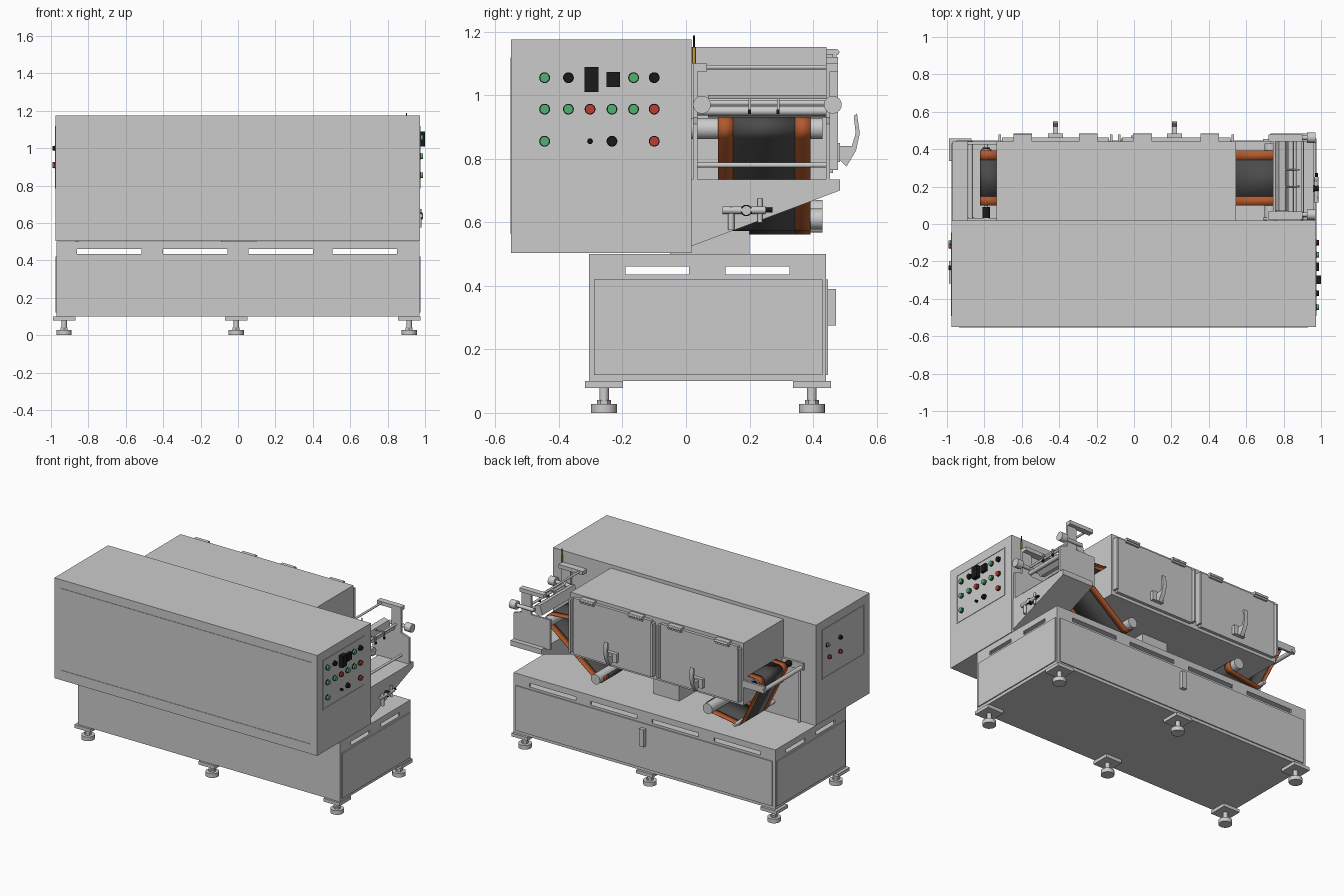
import bpy, bmesh, math
from mathutils import Matrix, Vector

def colour(name, rgb):
    m = bpy.data.materials.new(name)
    m.diffuse_color = (*rgb, 1)
    return m

GREEN = colour("green", (0.08, 0.45, 0.17))
RED = colour("red", (0.5, 0.05, 0.03))
BLACK = colour("black", (0.01, 0.01, 0.01))
ORANGE = colour("orange", (0.45, 0.1, 0.025))
DARK = colour("dark_web", (0.07, 0.07, 0.07))
AMBER = colour("amber", (0.6, 0.35, 0.05))

def finish(name, bm, mat=None):
    bmesh.ops.recalc_face_normals(bm, faces=bm.faces)
    me = bpy.data.meshes.new(name)
    bm.to_mesh(me)
    bm.free()
    ob = bpy.data.objects.new(name, me)
    bpy.context.collection.objects.link(ob)
    if mat:
        me.materials.append(mat)
    return ob

def box(name, x0, x1, y0, y1, z0, z1, mat=None):
    bm = bmesh.new()
    bmesh.ops.create_cube(bm, size=1, matrix=Matrix.Translation(((x0+x1)/2, (y0+y1)/2, (z0+z1)/2))
                          @ Matrix.Diagonal((x1-x0, y1-y0, z1-z0, 1)))
    return finish(name, bm, mat)

def cyl(name, p, q, r, mat=None, n=24, r2=None):
    p, q = Vector(p), Vector(q)
    bm = bmesh.new()
    rot = (q-p).to_track_quat('Z', 'Y').to_matrix().to_4x4()
    bmesh.ops.create_cone(bm, cap_ends=True, segments=n, radius1=r, radius2=r if r2 is None else r2,
                          depth=(q-p).length, matrix=Matrix.Translation((p+q)/2) @ rot)
    return finish(name, bm, mat)

def prism(name, pts, axis, a, b):
    # extrude a 2D outline along x (pts are y,z) or along y (pts are x,z)
    put = (lambda p: (a, *p)) if axis == 'x' else (lambda p: (p[0], a, p[1]))
    bm = bmesh.new()
    f = bm.faces.new([bm.verts.new(put(p)) for p in pts])
    ext = bmesh.ops.extrude_face_region(bm, geom=[f])
    d = Vector((b-a, 0, 0) if axis == 'x' else (0, b-a, 0))
    bmesh.ops.translate(bm, vec=d, verts=[v for v in ext['geom'] if isinstance(v, bmesh.types.BMVert)])
    return finish(name, bm)

def ribbon(name, path, y0, y1, mat):
    bm = bmesh.new()
    rows = [(bm.verts.new((x, y0, z)), bm.verts.new((x, y1, z))) for x, z in path]
    for (a, b), (c, d) in zip(rows, rows[1:]):
        bm.faces.new((a, b, d, c))
    ob = finish(name, bm, mat)
    mod = ob.modifiers.new("thickness", 'SOLIDIFY')
    mod.thickness, mod.offset = 0.004, 0

def arc(cx, cz, r, a0, a1, n=10):
    return [(cx + r*math.cos(math.radians(a0+(a1-a0)*i/n)), cz + r*math.sin(math.radians(a0+(a1-a0)*i/n)))
            for i in range(n+1)]

# base cabinet with a slotted band under its top slab
box("base_body", -0.97, 0.97, -0.305, 0.44, 0.10, 0.435)
box("base_top", -0.97, 0.97, -0.305, 0.44, 0.46, 0.50)
xs = [-0.97, -0.86, -0.515, -0.40, -0.055, 0.055, 0.40, 0.505, 0.85, 0.97]
ys = [-0.305, -0.19, 0.01, 0.125, 0.325, 0.44]
for i in range(0, len(xs), 2):
    for y in (-0.305, 0.43):
        box("base_slot_pillar", xs[i], xs[i+1], y, y+0.01, 0.435, 0.46)
for i in range(0, len(ys), 2):
    for x in (-0.97, 0.96):
        box("base_slot_side_pillar", x, x+0.01, ys[i], ys[i+1], 0.435, 0.46)
for s in (-1, 1):
    box("base_side_panel", *sorted((s*0.97, s*0.977)), -0.29, 0.43, 0.12, 0.42)
box("base_back_panel", -0.95, 0.95, 0.44, 0.447, 0.12, 0.42)
box("base_back_handle", -0.017, 0.017, 0.447, 0.472, 0.275, 0.39)

# levelling feet
for x in (-0.93, -0.01, 0.915):
    for y in (-0.258, 0.396):
        box("foot_plate", x-0.06, x+0.06, y-0.06, y+0.06, 0.078, 0.10)
        cyl("foot_stem", (x, y, 0.02), (x, y, 0.08), 0.015)
        cyl("foot_nut", (x, y, 0.028), (x, y, 0.04), 0.022, n=6)
        cyl("foot_pad", (x, y, 0), (x, y, 0.028), 0.041)

# upper front cabinet with thin panel frames on the front and both ends
box("main_cabinet", -0.975, 0.972, -0.55, 0.018, 0.503, 1.175)
def frame(name, u0, u1, z0, z1, place, t=0.007):
    for a in ((u0, u1, z0, z0+t), (u0, u1, z1-t, z1), (u0, u0+t, z0, z1), (u1-t, u1, z0, z1)):
        place(name, *a)
frame("front_panel_frame", -0.935, 0.93, 0.563, 1.118,
      lambda n, a, b, c, d: box(n, a, b, -0.553, -0.549, c, d))
for x in (-0.975, 0.972):
    frame("end_panel_frame", -0.493, -0.045, 0.785, 1.118,
          lambda n, a, b, c, d: box(n, x-0.003, x+0.003, a, b, c, d))

# buttons and displays on the control panel
def button(x, y, z, mat, r=0.015):
    s = math.copysign(1, x)
    cyl("button_ring", (x, y, z), (x+s*0.006, y, z), r+0.002, BLACK, 20)
    cyl("button", (x, y, z), (x+s*0.016, y, z), r, mat, 20)
rows = {1.055: [(-0.445, GREEN), (-0.37, BLACK), (-0.165, GREEN), (-0.10, BLACK)],
        0.956: [(-0.445, GREEN), (-0.37, GREEN), (-0.302, RED), (-0.233, GREEN), (-0.165, GREEN), (-0.10, RED)],
        0.855: [(-0.445, GREEN), (-0.233, BLACK), (-0.10, RED)]}
for z, row in rows.items():
    for y, mat in row:
        button(0.972, y, z, mat)
button(0.972, -0.302, 0.855, BLACK, 0.007)
box("tall_display", 0.972, 1.0, -0.32, -0.276, 1.01, 1.088, BLACK)
box("small_display", 0.972, 0.99, -0.25, -0.207, 1.025, 1.073, BLACK)
for y, z, mat in ((-0.10, 1.0, GREEN), (-0.235, 1.0, BLACK), (-0.12, 0.913, RED), (-0.235, 0.905, RED)):
    button(-0.975, y, z, mat, 0.012)

# signal stem on the cabinet back
cyl("signal_body", (0.9, 0.025, 1.10), (0.9, 0.025, 1.15), 0.006, AMBER, 12)
cyl("signal_tip", (0.9, 0.025, 1.15), (0.9, 0.025, 1.188), 0.003, BLACK, 12)

# rear oven box with two doors, hinges, handles and a duct below
box("oven_body", -0.735, 0.545, 0.018, 0.442, 0.735, 1.152)
box("oven_duct", -0.09, 0.10, -0.05, 0.20, 0.50, 0.735)
for x0, x1 in ((-0.725, -0.115), (-0.085, 0.535)):
    box("oven_door", x0+0.02, x1-0.02, 0.442, 0.462, 0.755, 1.13)
    for x in (x0, x1-0.014):
        box("door_side_bar", x, x+0.014, 0.442, 0.478, 0.765, 1.12)
    for x in (x0+0.13, x1-0.13):
        box("door_hinge", x-0.05, x+0.05, 0.442, 0.474, 1.115, 1.145)
        cyl("hinge_pin", (x-0.05, 0.474, 1.135), (x+0.05, 0.474, 1.135), 0.009, n=12)
for x in (-0.42, 0.217):
    box("handle_base", x-0.04, x+0.04, 0.46, 0.485, 0.79, 0.85)
    prism("door_handle", [(0.48, 0.80), (0.505, 0.775), (0.535, 0.825), (0.547, 0.88), (0.538, 0.942),
                          (0.528, 0.935), (0.534, 0.88), (0.522, 0.84), (0.48, 0.84)], 'x', x-0.014, x+0.014)

# rollers carrying the web
for x, z, r in ((0.73, 0.895, 0.033), (0.37, 0.61, 0.033), (-0.46, 0.635, 0.035), (-0.66, 0.58, 0.013)):
    cyl("web_roller", (x, 0.018, z), (x, 0.43, z), r)
cyl("left_upper_roller", (-0.79, 0.10, 0.88), (-0.79, 0.40, 0.88), 0.028)
cyl("left_roller_shaft", (-0.79, 0.018, 0.88), (-0.79, 0.435, 0.88), 0.01)
for y0, y1 in ((0.03, 0.09), (0.395, 0.41)):
    cyl("left_roller_collar", (-0.79, y0, 0.88), (-0.79, y1, 0.88), 0.02, BLACK)

# web: dark centre with orange edges
right = [(0.53, 0.945)] + arc(0.73, 0.895, 0.036, 85, -52) + arc(0.37, 0.61, 0.036, -52, -200)
left = [(-0.72, 0.915)] + arc(-0.79, 0.88, 0.031, 80, 203) + arc(-0.66, 0.58, 0.016, 203, 288) \
    + arc(-0.46, 0.635, 0.038, 288, 400)
for side, path in (("right", right), ("left", left)):
    for y0, y1, mat in ((0.10, 0.148, ORANGE), (0.148, 0.343, DARK), (0.343, 0.392, ORANGE)):
        ribbon(side + "_web", path, y0, y1, mat)

# right feed station: wedge shelf, side plates, cross rods, clamp knobs
prism("feed_shelf", [(0.018, 0.735), (0.485, 0.735), (0.485, 0.70), (0.018, 0.525)], 'x', 0.73, 0.96)
plate = [(0.69, 0.73), (0.96, 0.73), (0.96, 0.91), (0.90, 0.93), (0.90, 1.10),
         (0.72, 1.10), (0.72, 1.075), (0.83, 1.075), (0.83, 0.93), (0.69, 0.93)]
for y0, y1, k in ((0.022, 0.036, 0.05), (0.44, 0.454, 0.462)):
    prism("feed_side_plate", plate, 'y', y0, y1)
    box("feed_plate_cap", 0.72, 0.90, k-0.02, k+0.016, 1.075, 1.10)
    cyl("clamp_knob", (0.925, k, 0.97), (0.97, k, 0.97), 0.028)
    cyl("clamp_screw", (0.80, k, 0.97), (0.93, k, 0.97), 0.012)
for x, z, r in ((0.75, 1.088, 0.007), (0.86, 0.975, 0.008), (0.90, 0.78, 0.008), (0.84, 0.95, 0.014)):
    cyl("feed_cross_rod", (x, 0.03, z), (x, 0.445, z), r, n=16)
prism("knife_bar", [(0.755, 0.94), (0.79, 0.93), (0.82, 0.95), (0.81, 0.99), (0.775, 1.0)], 'y', 0.07, 0.44)
for y in (0.20, 0.29):
    cyl("guide_pin", (0.80, y, 0.985), (0.88, y, 0.985), 0.004, n=10)
    box("guide_clip", 0.875, 0.883, y-0.004, y+0.004, 0.945, 0.99)
    box("guide_tip", 0.873, 0.885, y-0.005, y+0.005, 0.94, 0.955, BLACK)

# air regulator on the shelf gusset
cyl("air_pipe", (0.975, 0.115, 0.638), (0.975, 0.25, 0.638), 0.012, n=16)
cyl("air_pipe_end", (0.975, 0.25, 0.638), (0.975, 0.272, 0.638), 0.008, BLACK, 12)
cyl("air_gauge_rim", (0.96, 0.19, 0.637), (0.986, 0.19, 0.637), 0.018, BLACK)
cyl("air_gauge_face", (0.96, 0.19, 0.637), (0.988, 0.19, 0.637), 0.014)
cyl("air_filter", (0.972, 0.142, 0.575), (0.972, 0.142, 0.65), 0.01, n=16)
cyl("air_valve", (0.972, 0.233, 0.60), (0.972, 0.233, 0.675), 0.008, n=16)

# left exit station: guide bar on two arms, thin support post
cyl("exit_guide_bar", (-0.875, 0.018, 0.87), (-0.875, 0.445, 0.87), 0.014)
for y in (0.018, 0.425):
    box("exit_arm", -0.89, -0.735, y, y+0.015, 0.855, 0.90)
cyl("exit_post", (-0.86, 0.03, 0.50), (-0.86, 0.03, 0.86), 0.008, n=12)

# smooth the round parts, keep edges sharp
bpy.ops.object.select_all(action='SELECT')
bpy.context.view_layer.objects.active = bpy.context.collection.objects[0]
bpy.ops.object.shade_smooth_by_angle(angle=math.radians(30))
